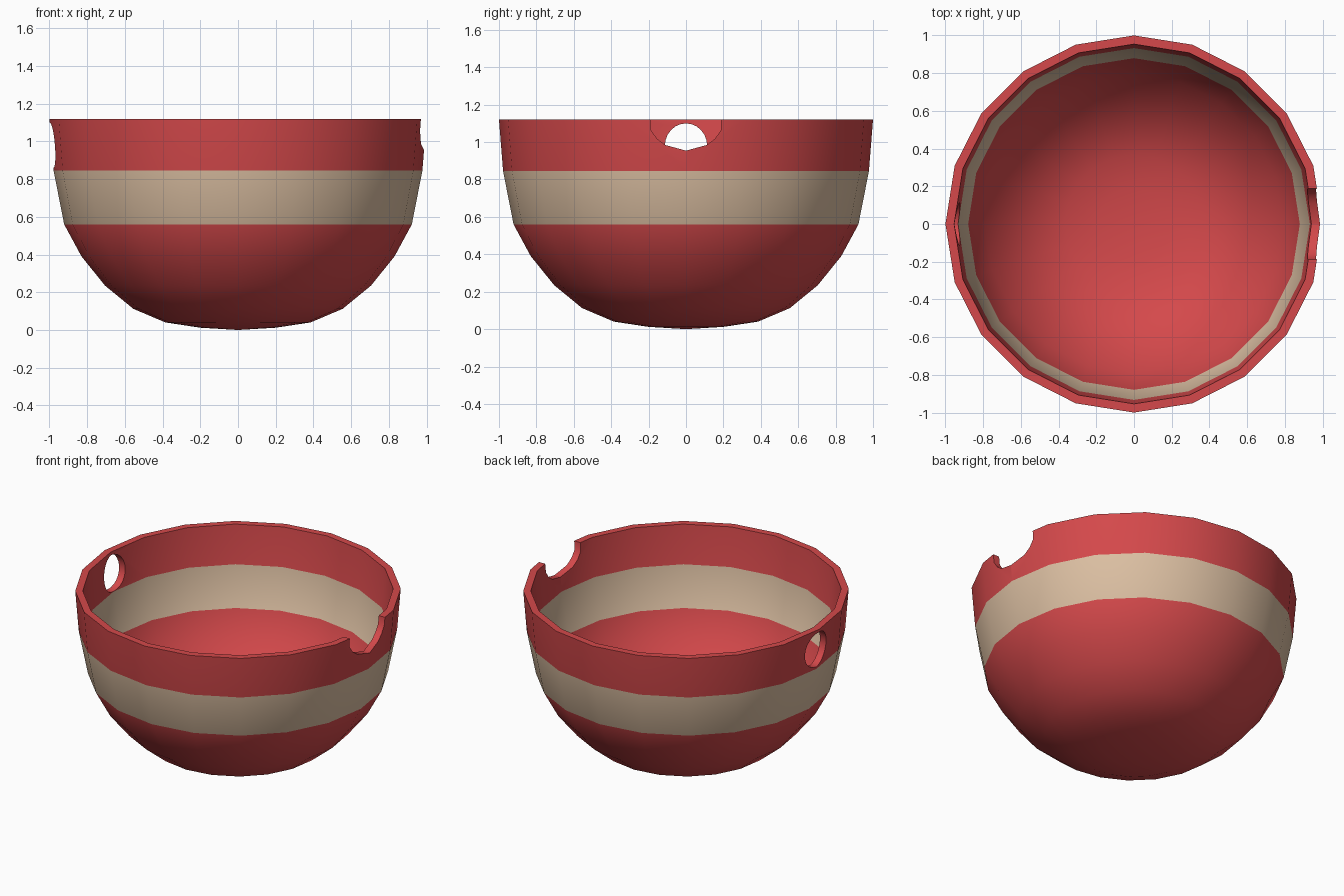
import bpy, bmesh, math

if "Cube" in bpy.data.objects:
    bpy.data.objects.remove(bpy.data.objects["Cube"])

SIDES = 20
TOP = 1.12


def material(name, rgb):
    m = bpy.data.materials.new(name)
    m.diffuse_color = (*rgb, 1)
    m.use_nodes = True
    m.node_tree.nodes["Principled BSDF"].inputs["Base Color"].default_value = m.diffuse_color
    return m


red = material("red", (0.66, 0.066, 0.07))
tan = material("tan", (0.71, 0.52, 0.36))

# Outer profile from foot to rim; the inner one is shrunk towards the rim centre
outer = [(0, 0), (0.2, 0.012), (0.385, 0.04), (0.555, 0.112), (0.705, 0.235),
         (0.83, 0.39), (0.922, 0.56), (0.978, 0.845), (1.0, TOP)]
BAND = 6  # the tan stripe is the ring between profile points 6 and 7
inner = [(r * 0.954, TOP + (z - TOP) * 0.954) for r, z in outer]


def add_object(name, bm, mats):
    bmesh.ops.recalc_face_normals(bm, faces=bm.faces)
    me = bpy.data.meshes.new(name)
    bm.to_mesh(me)
    bm.free()
    for m in mats:
        me.materials.append(m)
    ob = bpy.data.objects.new(name, me)
    bpy.context.collection.objects.link(ob)
    return ob


def ring(bm, r, z):
    if r == 0:
        return [bm.verts.new((0, 0, z))] * SIDES
    return [bm.verts.new((r * math.cos(2 * math.pi * i / SIDES),
                          r * math.sin(2 * math.pi * i / SIDES), z))
            for i in range(SIDES)]


# Bowl shell
bm = bmesh.new()
path = outer + inner[::-1]
rings = [ring(bm, r, z) for r, z in path]
bands = (BAND, len(path) - 2 - BAND)
for k in range(len(rings) - 1):
    a, b = rings[k], rings[k + 1]
    for i in range(SIDES):
        j = (i + 1) % SIDES
        f = bm.faces.new(dict.fromkeys((a[i], a[j], b[j], b[i])))
        f.material_index = 1 if k in bands else 0
bowl = add_object("bowl", bm, [red, tan])


# Cutters: outlines in the side view, extruded along x
def prism(name, outline, x0, x1):
    bm = bmesh.new()
    a = [bm.verts.new((x0, y, z)) for y, z in outline]
    b = [bm.verts.new((x1, y, z)) for y, z in outline]
    bm.faces.new(a)
    bm.faces.new(b)
    for i in range(len(a)):
        j = (i + 1) % len(a)
        bm.faces.new((a[i], a[j], b[j], b[i]))
    ob = add_object(name, bm, [red])
    ob.hide_render = True
    return ob


half = [(0.003, 0.955), (0.11, 0.984), (0.155, 1.018), (0.186, 1.062), (0.195, 1.3)]
notch = prism("notch_cutter", half + [(-y, z) for y, z in half[::-1]], 0.7, 1.2)
circle = [(0.113 * math.cos(2 * math.pi * i / 24),
           0.98 + 0.12 * math.sin(2 * math.pi * i / 24)) for i in range(24)]
hole = prism("hole_cutter", circle, -1.2, -0.7)

# Cut the pouring notch and the round hole
bpy.context.view_layer.objects.active = bowl
bowl.select_set(True)
for cutter in (notch, hole):
    mod = bowl.modifiers.new("cut", 'BOOLEAN')
    mod.operation = 'DIFFERENCE'
    mod.solver = 'EXACT'
    mod.object = cutter
    bpy.ops.object.modifier_apply(modifier=mod.name)
    bpy.data.objects.remove(cutter)

bpy.ops.object.shade_smooth_by_angle(angle=math.radians(35))
